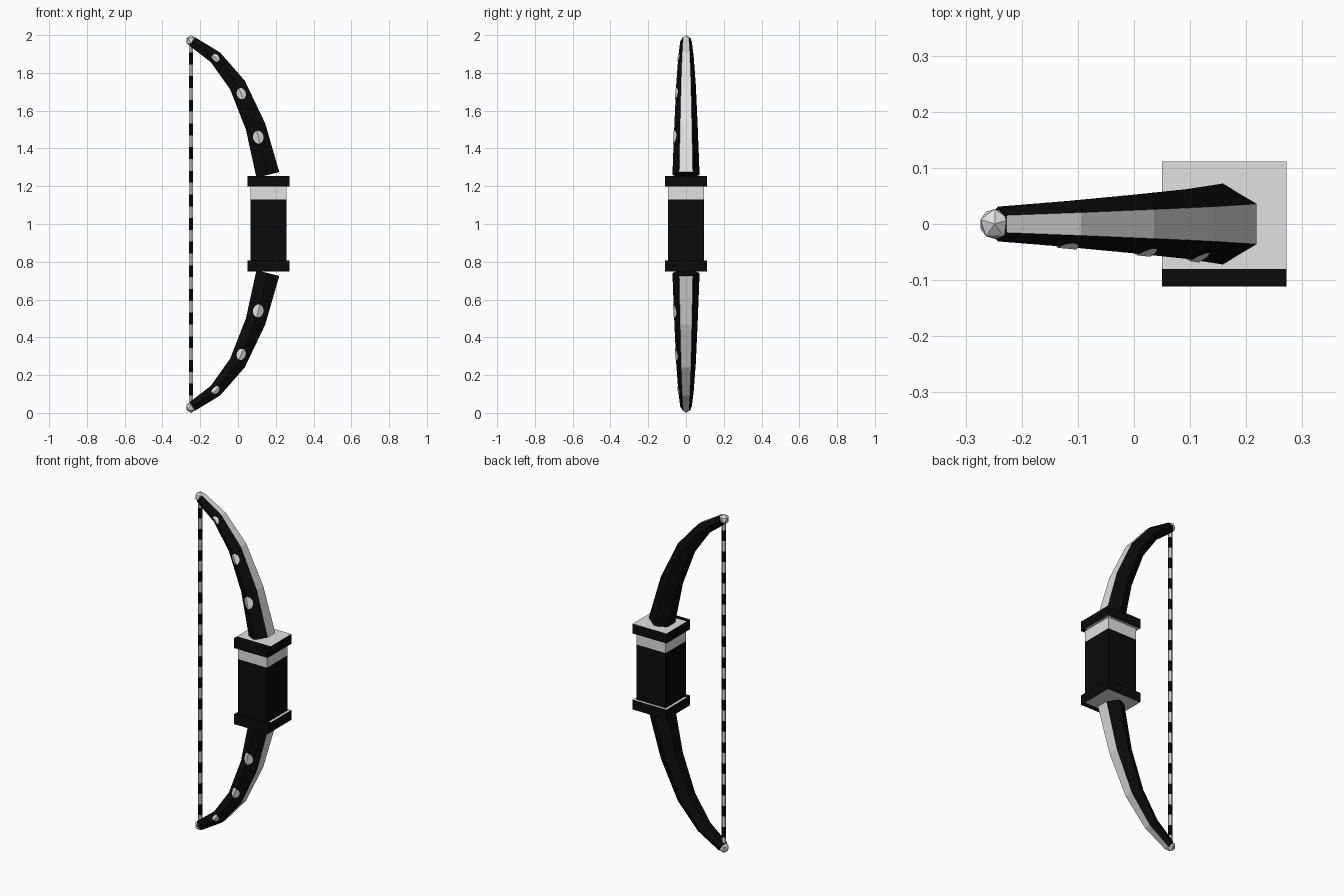
import bpy, bmesh, math
from mathutils import Vector, Matrix

if "Cube" in bpy.data.objects:
    bpy.data.objects.remove(bpy.data.objects["Cube"])


def material(name, v):
    m = bpy.data.materials.new(name)
    m.diffuse_color = (v, v, v, 1)
    m.use_nodes = True
    m.node_tree.nodes["Principled BSDF"].inputs["Base Color"].default_value = m.diffuse_color
    return m


BLACK, WHITE = material("black", 0.003), material("white", 0.75)


def finish(name, bm, rule=None, mirror=False):
    """Turn a bmesh (built around z = 0) into an object centred at z = 1."""
    if rule:
        for f in bm.faces:
            f.material_index = int(rule(f))
    me = bpy.data.meshes.new(name)
    bm.to_mesh(me)
    bm.free()
    me.materials.append(BLACK)
    me.materials.append(WHITE)
    ob = bpy.data.objects.new(name, me)
    bpy.context.collection.objects.link(ob)
    ob.location.z = 1
    if mirror:
        mod = ob.modifiers.new("mirror", 'MIRROR')
        mod.use_axis = (False, False, True)
        mod.use_mirror_merge = False
    return ob


def box(center, size):
    bm = bmesh.new()
    bmesh.ops.create_cube(bm, size=1, matrix=Matrix.Translation(center) @ Matrix.Diagonal((*size, 1)))
    return bm


def cut(bm, co, no):
    bmesh.ops.bisect_plane(bm, geom=bm.verts[:] + bm.edges[:] + bm.faces[:], plane_co=co, plane_no=no)
    bm.normal_update()


# Limb path (x, z above the middle, hexagon radius)
PATH = [(.158, .26, .072), (.093, .516, .062), (-.003, .736, .052),
        (-.119, .882, .041), (-.242, .966, .031)]


def normal_at(i):
    a, b = PATH[max(i - 1, 0)], PATH[min(i + 1, len(PATH) - 1)]
    d = Vector((b[0] - a[0], 0, b[1] - a[1])).normalized()
    return Vector((d.z, 0, -d.x))


def ring(i):
    x, z, r = PATH[i]
    n = normal_at(i)
    return [Vector((x, 0, z)) + r * (n * math.cos(a) + Vector((0, math.sin(a), 0)))
            for a in (math.radians(30 + 60 * k) for k in range(6))]


# Curved limbs: hexagonal sweep, outermost face white
bm = bmesh.new()
rings = [[bm.verts.new(p) for p in ring(i)] for i in range(len(PATH))]
white_faces = set()
for lo, hi in zip(rings, rings[1:]):
    for k in range(6):
        f = bm.faces.new((lo[k], lo[(k + 1) % 6], hi[(k + 1) % 6], hi[k]))
        if k == 5:
            white_faces.add(f)
bm.faces.new(rings[0][::-1])
bm.faces.new(rings[-1])
bmesh.ops.recalc_face_normals(bm, faces=bm.faces)
finish("limbs", bm, lambda f: f in white_faces, True)

# White spots on the front ridge of the limbs (path position, length, half width)
bm = bmesh.new()
LIFT = Vector((0, -.003, 0))
for t0, dt, w in ((.78, .13, .028), (1.79, .125, .024), (3.0, .14, .017)):
    rows = []
    for s in range(11):
        a = math.pi * s / 10
        t = t0 - dt * math.cos(a)
        i = min(int(t + 1e-6), len(PATH) - 2)
        r0, r1 = ring(i), ring(i + 1)
        inner, ridge, outer = (r0[k].lerp(r1[k], t - i) + LIFT for k in (3, 4, 5))
        u = max(w * math.sin(a), .001) / (outer - ridge).length * 1.15
        rows.append([bm.verts.new(p) for p in (ridge.lerp(inner, u), ridge, ridge.lerp(outer, u))])
    for a, b in zip(rows, rows[1:]):
        for k in range(2):
            bm.faces.new((a[k], a[k + 1], b[k + 1], b[k]))
finish("limb_spots", bm, lambda f: True, True)

# Faceted knobs at the tips
bm = bmesh.new()
bmesh.ops.create_icosphere(bm, subdivisions=1, radius=.03,
                           matrix=Matrix.Translation((-.248, 0, .97)) @ Matrix.Rotation(math.pi / 2, 4, 'Z'))
finish("tip_knobs", bm, lambda f: True, True)

# Grip with a white band near the top
bm = box((.161, 0, 0), (.19, .19, .40))
cut(bm, (0, 0, .13), (0, 0, 1))
finish("grip", bm, lambda f: f.calc_center_median().z > .13)

# Grip collars: white flat faces, black front strip
for name, z in (("upper_collar", .226), ("lower_collar", -.223)):
    bm = box((.161, 0, z), (.222, .222, .057))
    cut(bm, (0, -.08, 0), (0, 1, 0))
    finish(name, bm, lambda f: abs(f.normal.z) > .9 and f.calc_center_median().y > -.08)

# Striped string
N, H = 31, .97
bm = bmesh.new()
bmesh.ops.create_cone(bm, cap_ends=True, segments=6, radius1=.012, radius2=.012, depth=2 * H,
                      matrix=Matrix.Translation((-.248, 0, 0)))
for i in range(1, N):
    cut(bm, (0, 0, -H + 2 * H * i / N), (0, 0, 1))
finish("string", bm, lambda f: int((f.calc_center_median().z + H) / (2 * H) * N) % 2 == 0)
